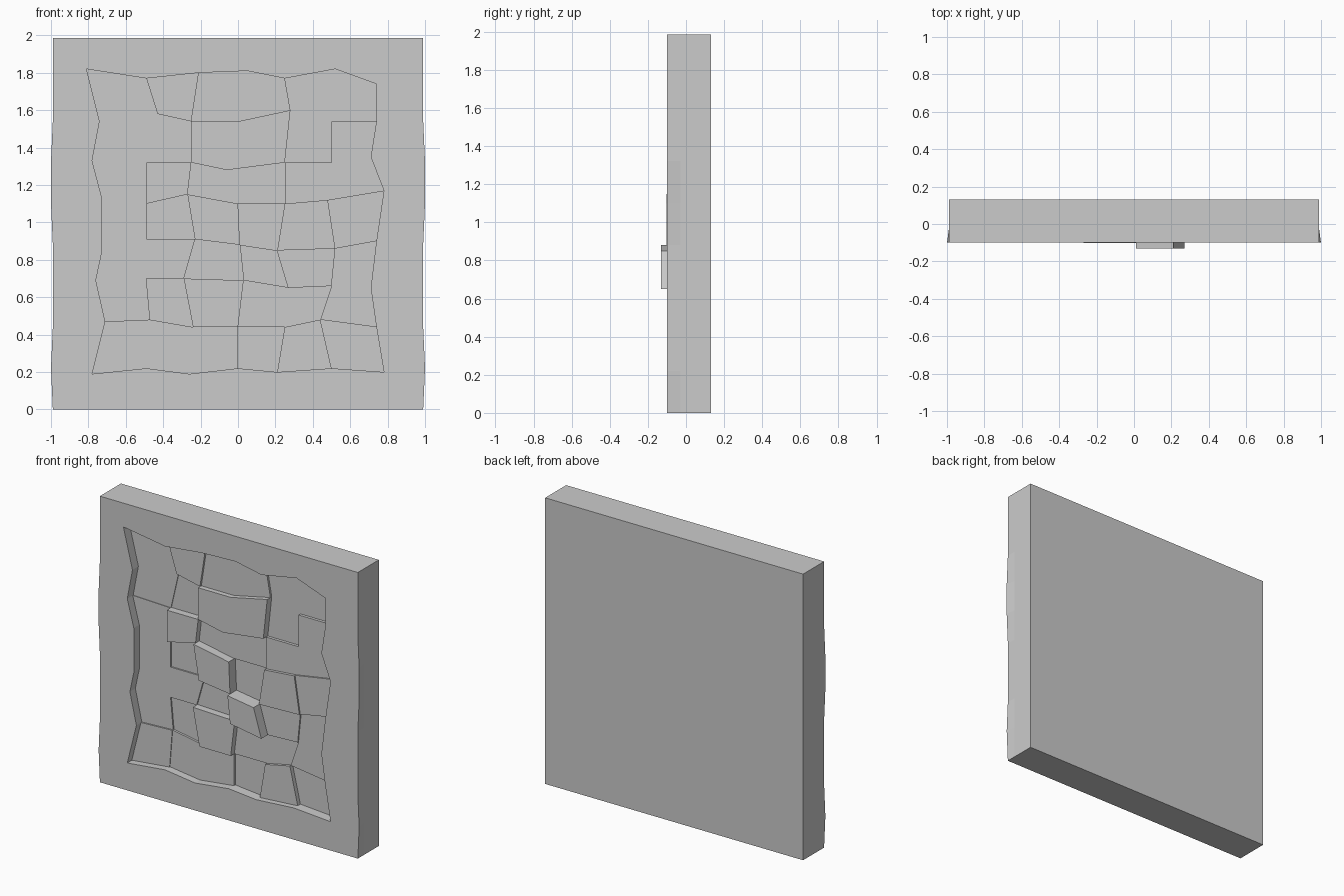
import bpy, bmesh

if "Cube" in bpy.data.objects:
    bpy.data.objects.remove(bpy.data.objects["Cube"])

COLS, ROWS = 8, 9
HALF, TOP = 0.99, 1.985
BASE, RIM, BACK = -0.03, -0.10, 0.13

# Irregular stone corners: (x, z) in hundredths, one row per joint line
JOINTS = [
    [(-78, 19), (-49, 22), (-26, 19), (0, 22), (21, 20), (50, 22), (78, 20)],
    [(-71, 47), (-47, 48), (-24, 44), (0, 44), (25, 44), (44, 48), (74, 44)],
    [(-76, 69), (-49, 70), (-29, 70), (3, 69), (27, 65), (50, 66), (71, 65)],
    [(-73, 83), (-49, 91), (-23, 91), (1, 88), (21, 85), (52, 86), (74, 90)],
    [(-73, 114), (-49, 110), (-27, 115), (0, 110), (25, 110), (48, 112), (78, 117)],
    [(-78, 133), (-49, 132), (-25, 132), (-6, 128), (25, 132), (50, 132), (71, 135)],
    [(-74, 154), (-43, 158), (-25, 154), (0, 154), (28, 160), (50, 154), (74, 154)],
    [(-81, 182), (-49, 177), (-21, 180), (5, 181), (25, 177), (52, 182), (74, 174)],
]
# How far each inner stone stands forward (thousandths), bottom row first
STONES = [
    [50, 45, 45, 30, 60, 30],
    [40, 30, 80, 40, 40, 50],
    [40, 40, 30, 130, 60, 50],
    [40, 30, 102, 30, 70, 60],
    [40, 80, 40, 40, 50, 50],
    [35, 30, 80, 80, 30, 50],
    [35, 60, 45, 45, 30, 30],
]
FLARED = (1, 5, 6)   # joint rows whose outer edge bulges sideways


def corner(i, j):
    """Front (x, z) of grid corner i, j."""
    if 0 < i < COLS and 0 < j < ROWS:
        x, z = JOINTS[j - 1][i - 1]
        return x / 100, z / 100
    x = HALF * (2 * i / COLS - 1)
    if i in (0, COLS) and j in FLARED:
        x *= 1.01
    return x, TOP * j / ROWS


def depth(i, j):
    """Front y of stone i, j; the outer ring is the flush rim."""
    if not (0 <= i < COLS and 0 <= j < ROWS):
        return BASE
    if 0 < i < COLS - 1 and 0 < j < ROWS - 1:
        return -STONES[j - 1][i - 1] / 1000
    return RIM


bm = bmesh.new()


def point(i, j, y, outside=False):
    x, z = corner(i, j)
    if outside:
        x = max(-HALF, min(HALF, x))
    return bm.verts.new((x, y, z))


def wall(a, b, side1, side2, flip):
    """Step between two neighbouring stones sharing the joint a-b."""
    y1, y2 = depth(*side1), depth(*side2)
    if abs(y1 - y2) < 1e-5:
        return
    out1 = not (0 <= side1[0] < COLS and 0 <= side1[1] < ROWS)
    out2 = not (0 <= side2[0] < COLS and 0 <= side2[1] < ROWS)
    quad = [point(*a, y1, out1), point(*a, y2, out2),
            point(*b, y2, out2), point(*b, y1, out1)]
    bm.faces.new(quad[::-1] if flip else quad)


# Stone fronts
for i in range(COLS):
    for j in range(ROWS):
        y = depth(i, j)
        bm.faces.new([point(i + a, j + b, y) for a, b in ((0, 0), (1, 0), (1, 1), (0, 1))])

# Upright and level steps between stones
for i in range(COLS + 1):
    for j in range(ROWS):
        wall((i, j), (i, j + 1), (i - 1, j), (i, j), False)
for i in range(COLS):
    for j in range(ROWS + 1):
        wall((i, j), (i + 1, j), (i, j - 1), (i, j), True)

# Slab behind the stones: back and four sides
f = [bm.verts.new((x, BASE, z)) for x, z in ((-HALF, 0), (HALF, 0), (HALF, TOP), (-HALF, TOP))]
b = [bm.verts.new((v.co.x, BACK, v.co.z)) for v in f]
bm.faces.new(b[::-1])
for k in range(4):
    n = (k + 1) % 4
    bm.faces.new((f[k], b[k], b[n], f[n]))

bmesh.ops.remove_doubles(bm, verts=bm.verts, dist=1e-4)
mesh = bpy.data.meshes.new("stone_wall_panel")
bm.to_mesh(mesh)
bm.free()
panel = bpy.data.objects.new("stone_wall_panel", mesh)
bpy.context.collection.objects.link(panel)
